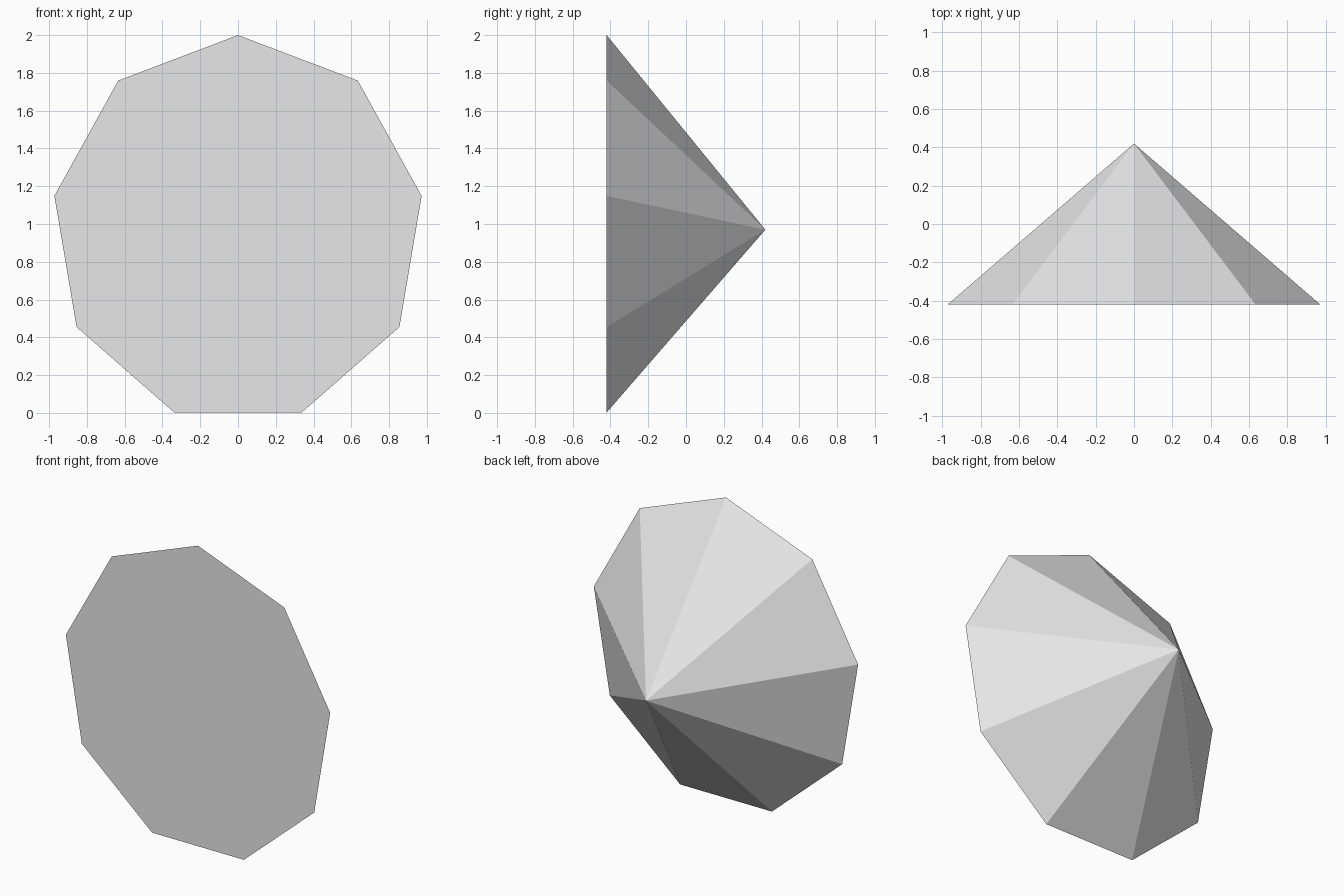
import bpy
import bmesh
from math import sin, cos, tau

cube = bpy.data.objects.get("Cube")
if cube:
    bpy.data.objects.remove(cube, do_unlink=True)

SIDES = 9
HALF_DEPTH = 0.42
RADIUS_X, RADIUS_Z = 0.987, 1.03
CENTRE_Z = 0.97

# Plain grey material
grey = bpy.data.materials.new("light grey")
grey.use_nodes = True
colour = (0.8, 0.8, 0.8, 1)
grey.diffuse_color = colour
bsdf = next(n for n in grey.node_tree.nodes if n.type == 'BSDF_PRINCIPLED')
bsdf.inputs["Base Color"].default_value = colour

# Nine-sided cone: flat base at the front, tip at the back, one corner on top
bm = bmesh.new()
rim = []
for i in range(SIDES):
    angle = tau * i / SIDES
    rim.append(bm.verts.new((RADIUS_X * sin(angle), -HALF_DEPTH,
                             CENTRE_Z + RADIUS_Z * cos(angle))))
tip = bm.verts.new((0, HALF_DEPTH, CENTRE_Z))
bm.faces.new(rim)
for i in range(SIDES):
    bm.faces.new((rim[i], tip, rim[(i + 1) % SIDES]))
bmesh.ops.recalc_face_normals(bm, faces=bm.faces[:])

mesh = bpy.data.meshes.new("cone")
bm.to_mesh(mesh)
bm.free()
mesh.materials.append(grey)
cone = bpy.data.objects.new("cone", mesh)
bpy.context.collection.objects.link(cone)
